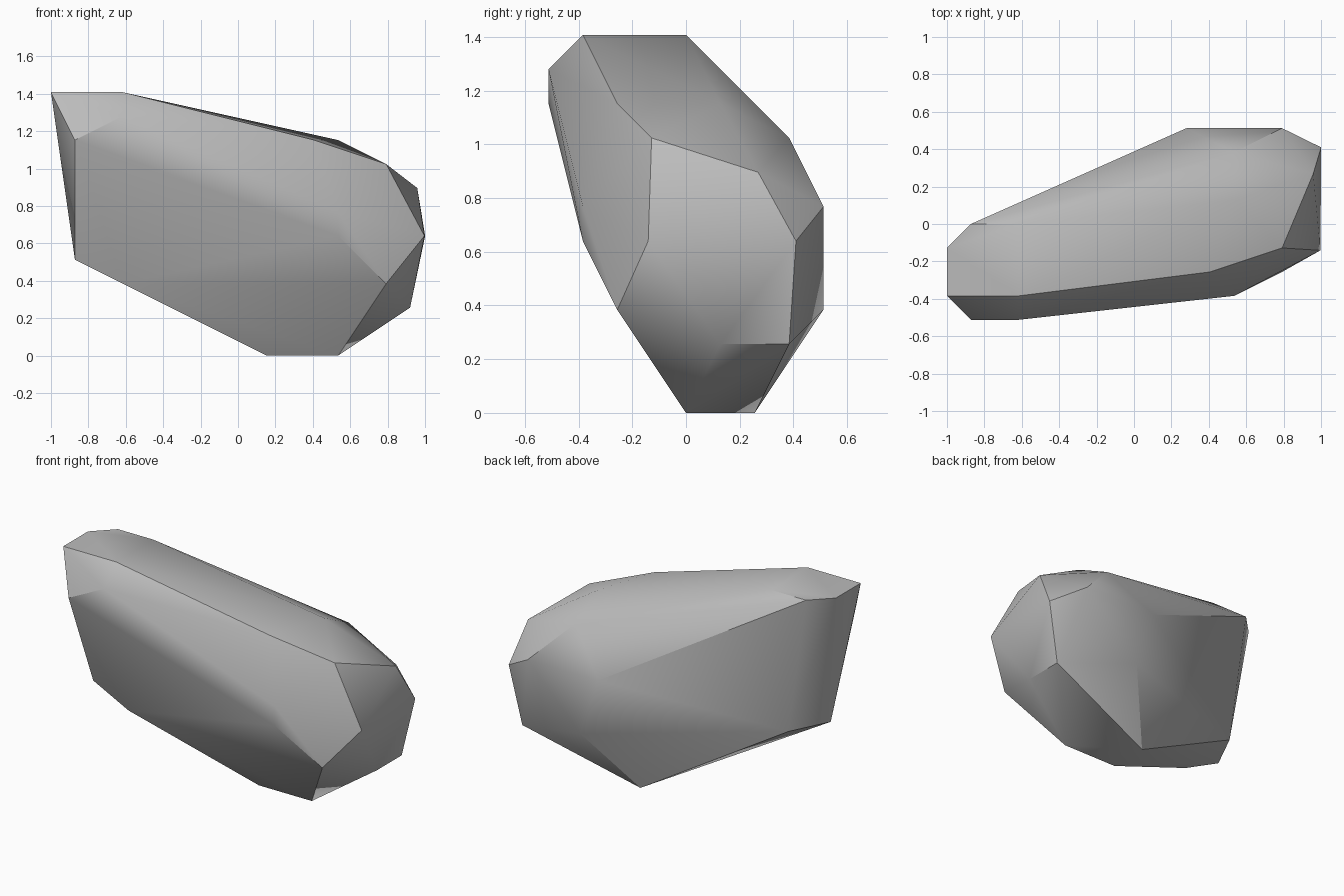
import bpy
import bmesh
import math

old = bpy.data.objects.get("Cube")
if old:
    bpy.data.objects.remove(old, do_unlink=True)

STEP = 0.128  # spacing of the lattice on which the corners sit


def make_material(name, colour):
    material = bpy.data.materials.new(name)
    material.use_nodes = True
    material.diffuse_color = colour
    material.node_tree.nodes["Principled BSDF"].inputs["Base Color"].default_value = colour
    return material


def faceted_stone(name, corners, material):
    """Wrap a convex shell around lattice corners and shade it by angle."""
    shell = bmesh.new()
    for i, j, k in corners:
        shell.verts.new((i * STEP - 1, j * STEP, k * STEP))
    hull = bmesh.ops.convex_hull(shell, input=shell.verts[:])
    inside = [v for v in hull["geom_interior"] if isinstance(v, bmesh.types.BMVert)]
    bmesh.ops.delete(shell, geom=inside, context="VERTS")
    # Merge the triangles of each flat facet
    bmesh.ops.dissolve_limit(shell, angle_limit=math.radians(1),
                             verts=shell.verts[:], edges=shell.edges[:])
    bmesh.ops.recalc_face_normals(shell, faces=shell.faces[:])
    mesh = bpy.data.meshes.new(name)
    shell.to_mesh(mesh)
    shell.free()
    mesh.materials.append(material)
    stone = bpy.data.objects.new(name, mesh)
    bpy.context.collection.objects.link(stone)
    bpy.ops.object.select_all(action="DESELECT")
    stone.select_set(True)
    bpy.context.view_layer.objects.active = stone
    bpy.ops.object.shade_smooth_by_angle(angle=math.radians(30))
    return stone


# Flat crest at the high end
crest = [(0, -3, 11), (0, -1, 11), (1, 0, 11), (3, 0, 11), (3, -3, 11)]
# Long ridge sloping down towards the nose
ridge = [(11, -2, 9), (12, 1, 9), (14, -1, 8), (12, 3, 8)]
# Steep front side
front_side = [(1, -4, 9), (3, -4, 10), (12, -3, 6), (12, -3, 5), (14, -2, 3)]
# Steep back side
back_side = [(10, 4, 6), (14, 4, 6), (11, 4, 3)]
# Blunt nose
nose = [(15.3, 2.1, 7), (15.6, -1.1, 5), (15.63, 3.2, 5), (15, 1, 2), (15, 3, 2)]
# Underside, rising from the foot to the high end
underside = [(9, 0, 0), (9, 2, 0), (12, 0, 0), (1, -2, 4), (2, 0, 4), (3, -2, 3)]

grey = make_material("stone grey", (0.5, 0.5, 0.5, 1))
faceted_stone("rock", crest + ridge + front_side + back_side + nose + underside, grey)
